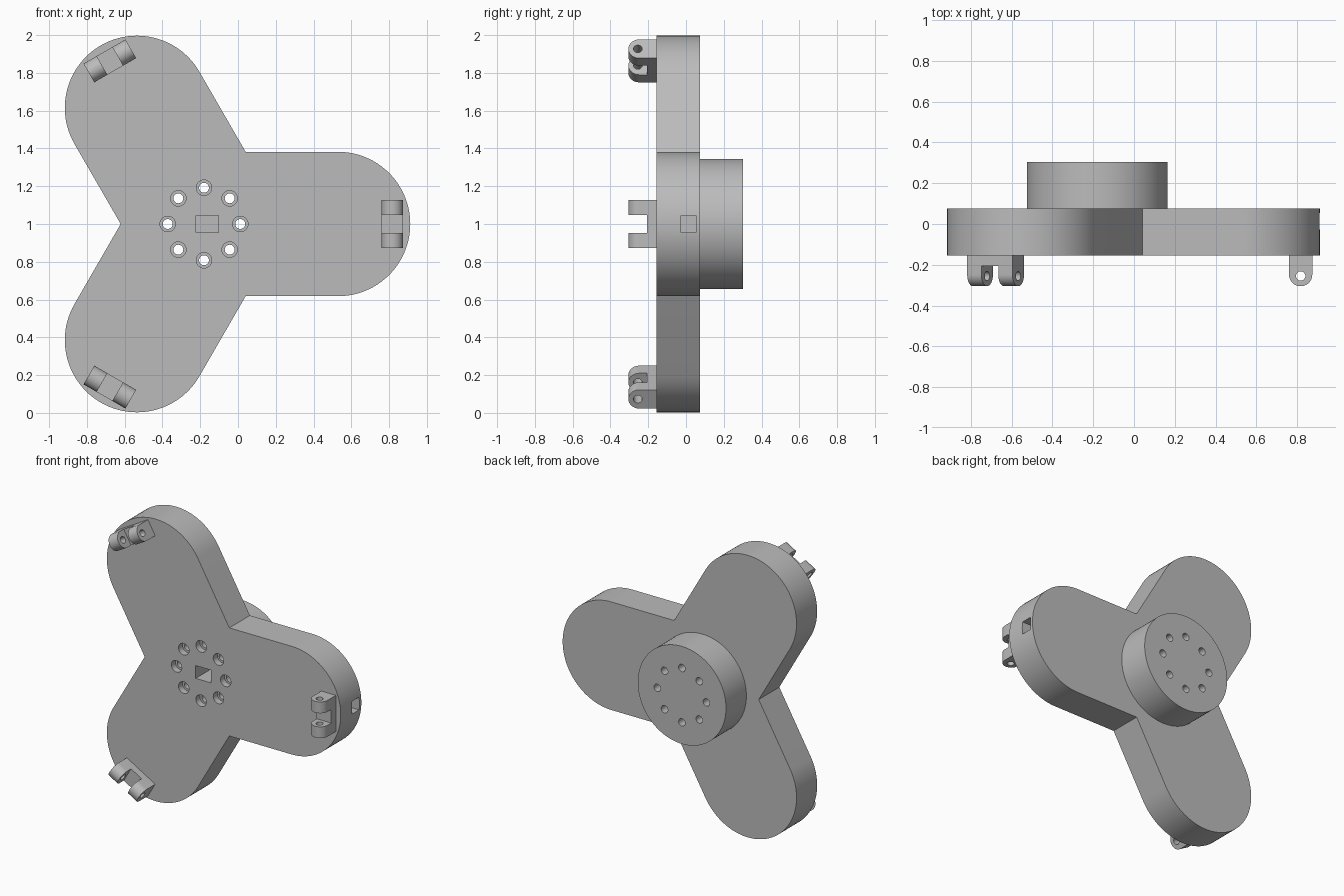
import bpy, bmesh, math
from mathutils import Matrix, Vector

cube = bpy.data.objects.get("Cube")
if cube:
    bpy.data.objects.remove(cube, do_unlink=True)

HUB = Vector((-0.18, 0, 1))      # centre of the three arms
HALF = 0.382                     # half width of an arm
REACH = 0.71                     # hub centre to arm end centre
FRONT, BACK, HUB_BACK = -0.155, 0.075, 0.303

grey = bpy.data.materials.new("grey plastic")
grey.use_nodes = True
colour = (0.5, 0.5, 0.5, 1)
grey.diffuse_color = colour
grey.node_tree.nodes["Principled BSDF"].inputs["Base Color"].default_value = colour


def prism(name, outline, low, high, axis="y"):
    """Extrude an outline along y (outline is x, z) or along z (outline is x, y)."""
    bm = bmesh.new()
    place = (lambda a, b: (a, low, b)) if axis == "y" else (lambda a, b: (a, b, low))
    step = (0, high - low, 0) if axis == "y" else (0, 0, high - low)
    face = bm.faces.new([bm.verts.new(place(a, b)) for a, b in outline])
    moved = bmesh.ops.extrude_face_region(bm, geom=[face])["geom"]
    bmesh.ops.translate(bm, vec=step, verts=[v for v in moved if isinstance(v, bmesh.types.BMVert)])
    bmesh.ops.recalc_face_normals(bm, faces=bm.faces)
    mesh = bpy.data.meshes.new(name)
    bm.to_mesh(mesh)
    bm.free()
    mesh.materials.append(grey)
    ob = bpy.data.objects.new(name, mesh)
    ob.location = HUB
    bpy.context.collection.objects.link(ob)
    return ob


def arc(cx, cy, radius, start, end, count):
    angles = [math.radians(start + (end - start) * i / count) for i in range(count + 1)]
    return [(cx + radius * math.cos(t), cy + radius * math.sin(t)) for t in angles]


def circle(cx, cy, radius, count=32):
    return arc(cx, cy, radius, 0, 360, count)[:-1]


def rect(x0, x1, y0, y1):
    return [(x0, y0), (x1, y0), (x1, y1), (x0, y1)]


def select(ob):
    bpy.ops.object.select_all(action="DESELECT")
    bpy.context.view_layer.objects.active = ob
    ob.select_set(True)


def cut(ob, cutters):
    select(ob)
    for cutter in cutters:
        cutter.hide_render = True
        mod = ob.modifiers.new("cut", "BOOLEAN")
        mod.operation, mod.solver, mod.object = "DIFFERENCE", "EXACT", cutter
        bpy.ops.object.modifier_apply(modifier=mod.name)
        bpy.data.objects.remove(cutter, do_unlink=True)


def smooth(ob):
    select(ob)
    bpy.ops.object.shade_smooth_by_angle(angle=math.radians(30))


def bolt_holes(radius, low, high):
    ring = circle(0, 0, 0.192, 8)
    return [prism("hole_cutter", circle(x, z, radius), low, high) for x, z in ring]


# Three-armed plate: rounded arm ends joined at inner corners
outline = []
for turn in (0, 120, 240):
    t, corner = math.radians(turn), math.radians(turn + 60)
    outline += arc(REACH * math.cos(t), REACH * math.sin(t), HALF, turn - 90, turn + 90, 48)
    r = HALF / math.sin(math.radians(60))
    outline.append((r * math.cos(corner), r * math.sin(corner)))
plate = prism("three_arm_plate", outline, FRONT, BACK)

# Bolt holes with counterbores, cable pocket and channel to the arm tip
cut(plate, bolt_holes(0.026, -0.5, 0.5) + bolt_holes(0.041, -0.5, FRONT + 0.045))
cut(plate, [prism("pocket_cutter", rect(-0.042, 0.078, -0.045, 0.045), -0.5, 0.053),
            prism("channel_cutter", rect(0, 1.3, -0.045, 0.045), -0.027, 0.053)])
smooth(plate)

# Round hub on the back
hub = prism("back_hub", circle(0, 0, 0.345, 96), BACK, HUB_BACK)
cut(hub, bolt_holes(0.026, -0.5, 0.5))
smooth(hub)

# Forked hinge bracket near each arm end
mid, half, depth = 0.997, 0.057, 0.128
profile = [(mid + half, FRONT + 0.005)]
profile += [(x, y) for x, y in arc(mid, -0.248, half, 0, -180, 24)]
profile.append((mid - half, FRONT + 0.005))
fork = prism("hinge_bracket_1", profile, -depth, depth, "z")
cut(fork, [prism("slot_cutter", rect(0.8, 1.2, -0.5, -0.207), -0.048, 0.048, "z"),
           prism("pin_cutter", circle(mid, -0.255, 0.023), -0.5, 0.5, "z")])
smooth(fork)
for i in (1, 2):
    other = bpy.data.objects.new("hinge_bracket_%d" % (i + 1), fork.data)
    other.matrix_world = Matrix.Translation(HUB) @ Matrix.Rotation(math.radians(120 * i), 4, "Y")
    bpy.context.collection.objects.link(other)
